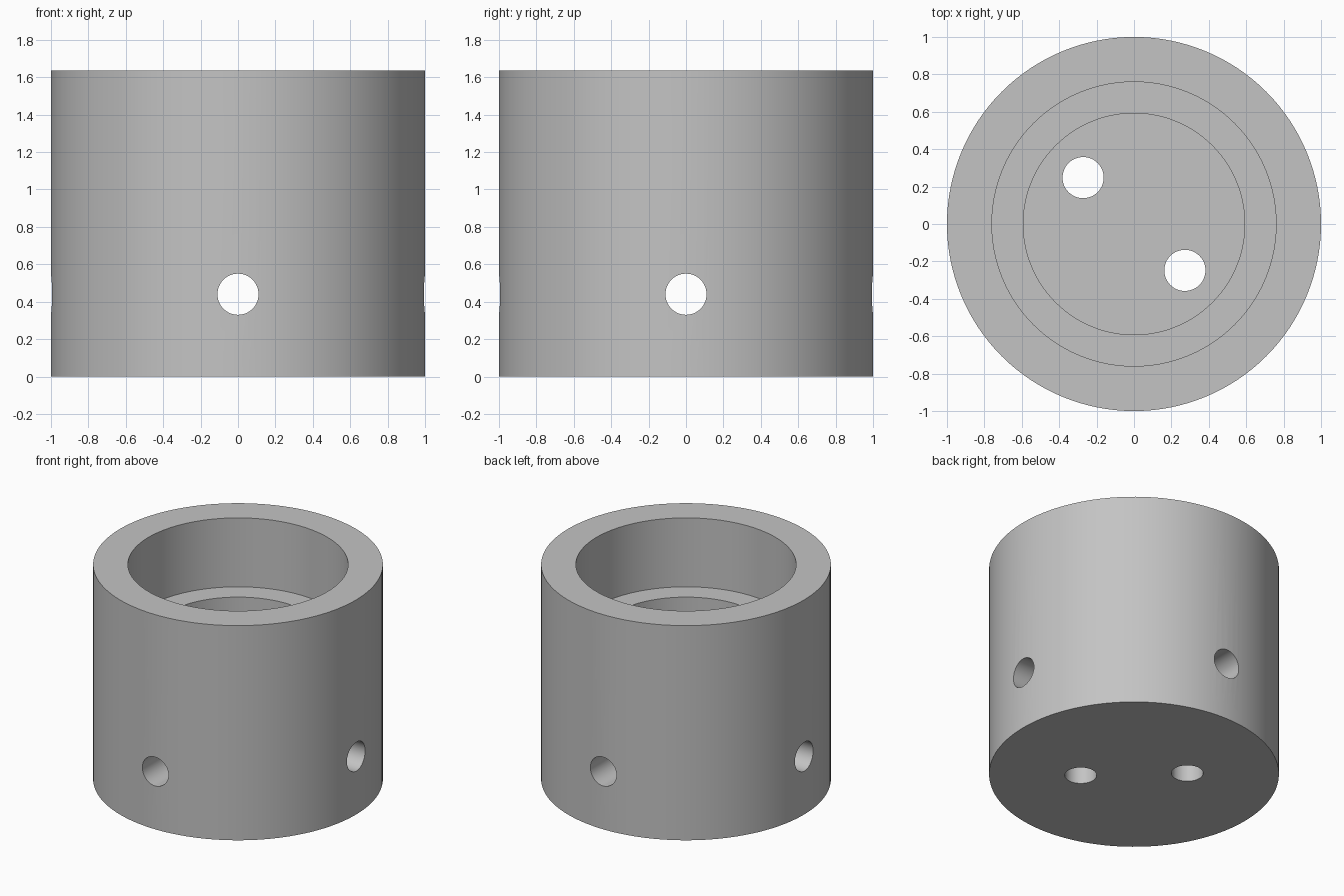
import bpy
import bmesh
import math

old = bpy.data.objects.get("Cube")
if old:
    bpy.data.objects.remove(old, do_unlink=True)

SEGMENTS = 128
HEIGHT = 1.635
HOLE_R = 0.11

# Single plain grey
grey = bpy.data.materials.new("plain grey")
grey.use_nodes = True
colour = (0.55, 0.55, 0.55, 1)
grey.diffuse_color = colour
grey.node_tree.nodes["Principled BSDF"].inputs["Base Color"].default_value = colour


def cylinder(name, radius, depth, location, rotation=(0, 0, 0), sides=SEGMENTS):
    bpy.ops.mesh.primitive_cylinder_add(vertices=sides, radius=radius, depth=depth,
                                        location=location, rotation=rotation)
    obj = bpy.context.object
    obj.name = name
    obj.data.materials.append(grey)
    return obj


# Cup body turned from a stepped profile: outer wall, rim, ledge, floor
profile = [(0, 0), (1, 0), (1, HEIGHT), (0.76, HEIGHT),
           (0.76, 1.11), (0.592, 1.11), (0.592, 0.22), (0, 0.22)]
bm = bmesh.new()
verts = [bm.verts.new((r, 0, z)) for r, z in profile]
edges = [bm.edges.new(pair) for pair in zip(verts, verts[1:])]
bmesh.ops.spin(bm, geom=verts + edges, cent=(0, 0, 0), axis=(0, 0, 1),
               angle=math.tau, steps=SEGMENTS, use_duplicate=False)
bmesh.ops.remove_doubles(bm, verts=bm.verts, dist=0.0001)
bmesh.ops.recalc_face_normals(bm, faces=bm.faces)
mesh = bpy.data.meshes.new("socket_body")
bm.to_mesh(mesh)
bm.free()
mesh.materials.append(grey)
body = bpy.data.objects.new("socket_body", mesh)
bpy.context.collection.objects.link(body)

# Cutters: two crossing side bores and two floor holes
quarter = math.pi / 2
cutters = [
    cylinder("bore_x_cutter", HOLE_R, 3, (0, 0, 0.44), (0, quarter, 0), 48),
    cylinder("bore_y_cutter", HOLE_R, 3, (0, 0, 0.44), (quarter, 0, 0), 48),
]
for side in (-1, 1):
    cutters.append(cylinder("floor_hole_cutter", HOLE_R, 0.5,
                            (0.272 * side, -0.248 * side, 0.05), sides=48))

# Cut the holes, then drop the cutters
bpy.ops.object.select_all(action="DESELECT")
bpy.context.view_layer.objects.active = body
body.select_set(True)
for cutter in cutters:
    cutter.hide_render = True
    mod = body.modifiers.new("hole", "BOOLEAN")
    mod.operation = "DIFFERENCE"
    mod.solver = "EXACT"
    mod.object = cutter
    bpy.ops.object.modifier_apply(modifier=mod.name)
    bpy.data.objects.remove(cutter, do_unlink=True)

bpy.ops.object.shade_smooth_by_angle(angle=math.radians(30))
